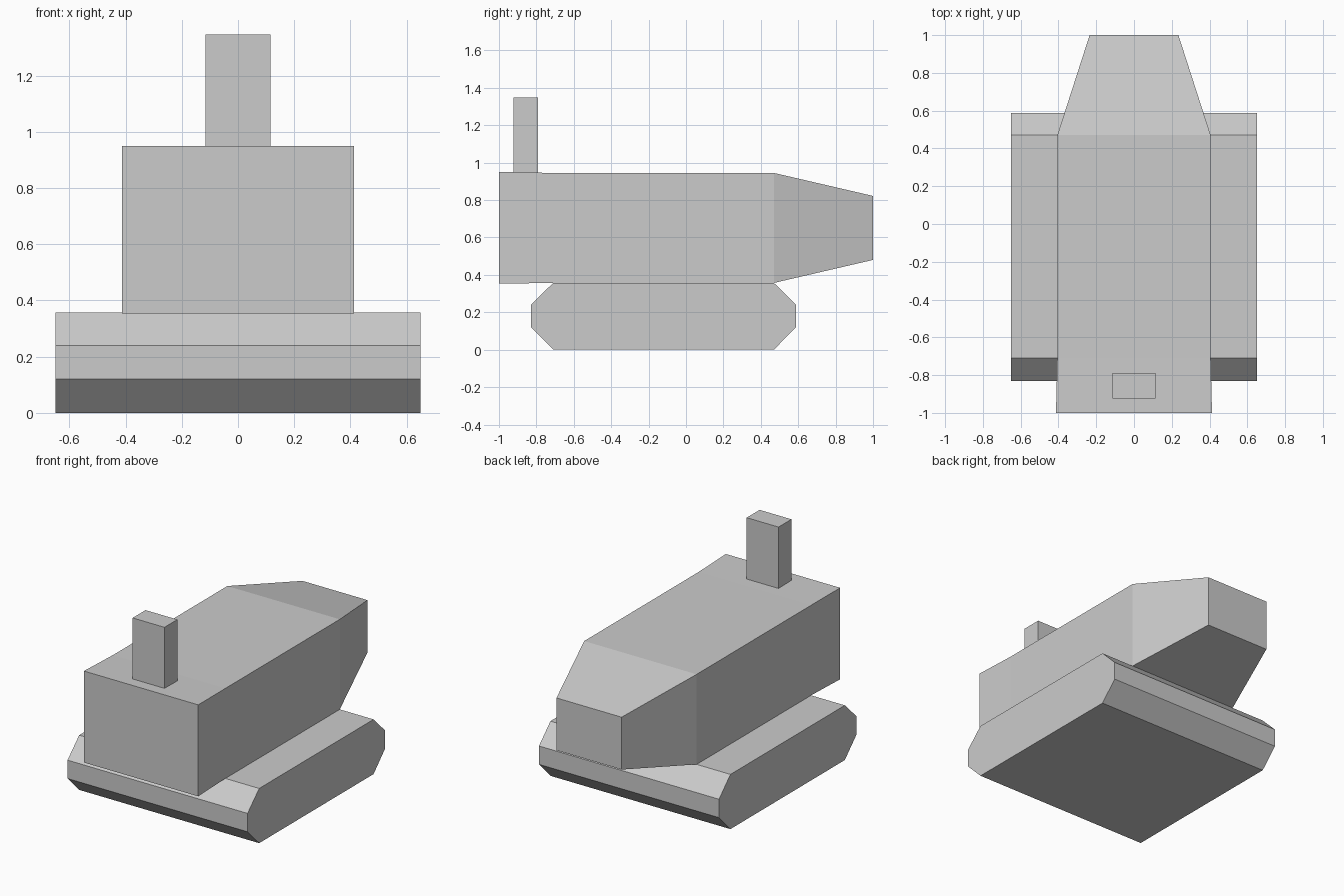
import bpy

if "Cube" in bpy.data.objects:
    bpy.data.objects.remove(bpy.data.objects["Cube"])

grey = bpy.data.materials.new("plain grey")
grey.diffuse_color = (0.6, 0.6, 0.6, 1)
grey.use_nodes = True
grey.node_tree.nodes["Principled BSDF"].inputs["Base Color"].default_value = grey.diffuse_color


def loft(name, rings):
    """Join equal-length closed rings of points and cap both ends."""
    n = len(rings[0])
    verts = [p for ring in rings for p in ring]
    faces = [tuple(reversed(range(n))),
             tuple(range(len(verts) - n, len(verts)))]
    for r in range(len(rings) - 1):
        for i in range(n):
            a, b = r * n + i, r * n + (i + 1) % n
            faces.append((a, b, b + n, a + n))
    mesh = bpy.data.meshes.new(name)
    mesh.from_pydata(verts, [], faces)
    mesh.materials.append(grey)
    obj = bpy.data.objects.new(name, mesh)
    bpy.context.collection.objects.link(obj)
    return obj


def rect_y(y, w, z0, z1):
    """Upright rectangle at y, counter-clockwise seen from +y."""
    return [(w, y, z0), (-w, y, z0), (-w, y, z1), (w, y, z1)]


# Full-width track base with chamfered ends
profile = [(-0.71, 0), (0.47, 0), (0.588, 0.12), (0.588, 0.24),
           (0.47, 0.357), (-0.71, 0.357), (-0.83, 0.24), (-0.83, 0.12)]
loft("track_base", [[(x, y, z) for y, z in profile] for x in (-0.65, 0.65)])

# Body, very slightly flared at the front, tapering to a nose at the rear
loft("body", [rect_y(-1.0, 0.413, 0.353, 0.95),
              rect_y(-0.71, 0.406, 0.357, 0.945),
              rect_y(0.47, 0.406, 0.357, 0.945),
              rect_y(1.0, 0.235, 0.48, 0.822)])

# Upright post on top
loft("post", [rect_y(-0.923, 0.115, 0.94, 1.347),
              rect_y(-0.79, 0.115, 0.94, 1.347)])
